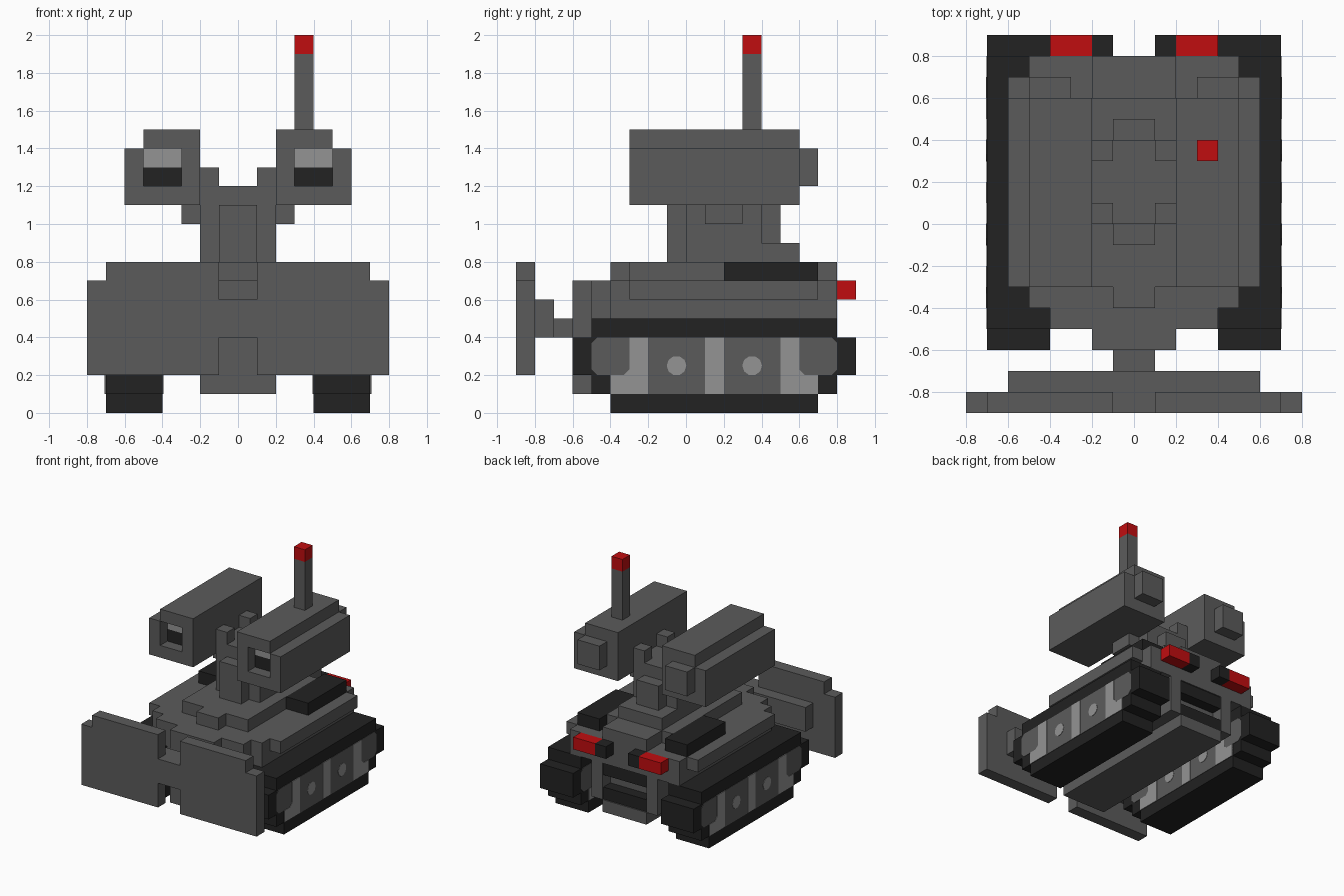
import bpy, bmesh, math

if "Cube" in bpy.data.objects:
    bpy.data.objects.remove(bpy.data.objects["Cube"], do_unlink=True)


def material(name, rgb):
    m = bpy.data.materials.new(name)
    m.use_nodes = True
    m.diffuse_color = (*rgb, 1)
    m.node_tree.nodes["Principled BSDF"].inputs["Base Color"].default_value = (*rgb, 1)
    return m


GREY = material("armour grey", (0.105, 0.105, 0.105))
BLACK = material("rubber black", (0.016, 0.016, 0.016))
LIGHT = material("light grey", (0.296, 0.296, 0.296))
RED = material("signal red", (0.53, 0.004, 0.005))


def finish(name, bm, mat):
    bmesh.ops.recalc_face_normals(bm, faces=bm.faces[:])
    mesh = bpy.data.meshes.new(name)
    bm.to_mesh(mesh)
    bm.free()
    mesh.materials.append(mat)
    bpy.context.collection.objects.link(bpy.data.objects.new(name, mesh))


def part(name, mat, *boxes, side=1):
    """Blocks given as x0, x1, y0, y1, z0, z1 in tenths; side=-1 mirrors x."""
    bm = bmesh.new()
    for x0, x1, y0, y1, z0, z1 in boxes:
        verts = bmesh.ops.create_cube(bm, size=1)["verts"]
        for v in verts:
            v.co.x = side * (x1 if v.co.x > 0 else x0) / 10
            v.co.y = (y1 if v.co.y > 0 else y0) / 10
            v.co.z = (z1 if v.co.z > 0 else z0) / 10
    finish(name, bm, mat)


def plates(name, mat, x0, x1, *outlines):
    """Thin plates from (y, z) outlines in tenths, between two x positions."""
    bm = bmesh.new()
    for outline in outlines:
        a = [bm.verts.new((x0, y / 10, z / 10)) for y, z in outline]
        b = [bm.verts.new((x1, y / 10, z / 10)) for y, z in outline]
        bm.faces.new(a)
        bm.faces.new(b[::-1])
        n = len(a)
        for i in range(n):
            bm.faces.new((a[i], b[i], b[(i + 1) % n], a[(i + 1) % n]))
    finish(name, bm, mat)


def disc(y, z, r, n=10):
    return [(y + r * math.cos(math.tau * i / n), z + r * math.sin(math.tau * i / n))
            for i in range(n)]


# Dozer blade with notched centre, and its mount
part("blade", GREY,
     (-8, -7, -9, -8, 2, 7), (7, 8, -9, -8, 2, 7),
     (-7, -1, -9, -8, 2, 8), (1, 7, -9, -8, 2, 8), (-1, 1, -9, -8, 4, 6))
part("blade_mount", GREY, (-6, 6, -8, -7, 4, 6), (-1, 1, -7, -6, 4, 5))

# Hull built up in layers
part("lower_hull", GREY, (-2, 2, -6, 8, 1, 2), (-2, 2, -6, 7, 2, 5),
     (-3, -2, -5, 8, 2, 5), (2, 3, -5, 8, 2, 5))
part("hull_deck", GREY,
     (-5, 5, -4, 8, 5, 6), (-4, 4, -5, -4, 5, 6), (-2, 2, -6, -5, 5, 6),
     (-6, 6, -3, 7, 6, 7), (-5, 5, -4, -3, 6, 7), (-5, 5, 7, 8, 6, 7),
     (-4, 4, -5, -4, 6, 7), (-2, 2, -6, -5, 6, 7))
part("hull_top", GREY, (-3, 3, -3, 6, 7, 8), (-2, 2, 6, 8, 7, 8), (-1, 1, -4, -3, 7, 8))
part("rear_grille", BLACK, (-2, 2, 7, 7.9, 4, 5), (-2, 2, 7, 7.9, 2, 3))

# Turret pedestal and launcher cradle
part("turret_base", GREY, (-2, 2, 0, 6, 8, 9), (-1, 1, -1, 5, 8, 11))
part("turret_neck", GREY, (-2, 2, 0, 4, 9, 11), (-3, 3, 1, 3, 10, 11))
part("cradle", GREY, (-2, 2, 1, 3, 11, 12), (-1, 1, 0, 4, 11, 12),
     *[(x, x + 1, y, y + 1, 11, 13) for x in (-2, 1) for y in (0, 3)])

for s, tag in ((1, "left"), (-1, "right")):
    # Stepped track block
    part(f"{tag}_track", BLACK,
         (4, 7, -4, 7, 0, 1), (4, 7, -5, 8, 1, 2), (4, 7, -6, 9, 2, 4),
         (4, 7, -5, 8, 4, 5), side=s)
    # Wheel panels on both faces of the track
    for face, d, label in ((0.7, 1, "outer"), (0.4, -1, "inner")):
        x = s * face
        step = s * d * 0.003
        plates(f"{tag}_{label}_wheel_panel", GREY, x - step, x + step,
               [(-4.7, 2), (-4, 2), (-4, 1), (7, 1), (7, 2), (7.7, 2), (8, 2.3),
                (8, 3.7), (7.7, 4), (-4.7, 4), (-5, 3.7), (-5, 2.3)])
        plates(f"{tag}_{label}_wheel_marks", LIGHT, x - step, x + 2 * step,
               [(-4, 1), (-2, 1), (-2, 4), (-3, 4), (-3, 2.3), (-3.3, 2), (-4, 2)],
               [(1, 1), (2, 1), (2, 4), (1, 4)],
               [(5, 1), (7, 1), (7, 2), (6.3, 2), (6, 2.3), (6, 4), (5, 4)],
               disc(-0.5, 2.5, 0.52), disc(3.5, 2.5, 0.52))
    # Deck plate and rear lamps
    part(f"{tag}_deck_plate", BLACK, (3, 5, 2, 7, 7, 8), side=s)
    part(f"{tag}_tail_lamp", RED, (2, 4, 8, 9, 6, 7), side=s)
    part(f"{tag}_lamp_housing", BLACK, (1, 2, 8, 9, 6, 7), side=s)
    # Launcher: body, frame around the muzzle, rear cap
    part(f"{tag}_launcher", GREY,
         (2, 6, -2, 6, 11, 14), (2, 5, -3, 6, 14, 15), (2, 6, -3, -2, 11, 12),
         (2, 3, -3, -2, 12, 14), (5, 6, -3, -2, 12, 14), (3, 5, 6, 7, 12, 14), side=s)
    part(f"{tag}_muzzle_lower", BLACK, (3, 5, -2.06, -2, 12, 13), side=s)
    part(f"{tag}_muzzle_upper", LIGHT, (3, 5, -2.06, -2, 13, 14), side=s)

# Antenna on the left launcher
part("antenna", GREY, (3, 4, 3, 4, 15, 19))
part("antenna_tip", RED, (3, 4, 3, 4, 19, 20))
